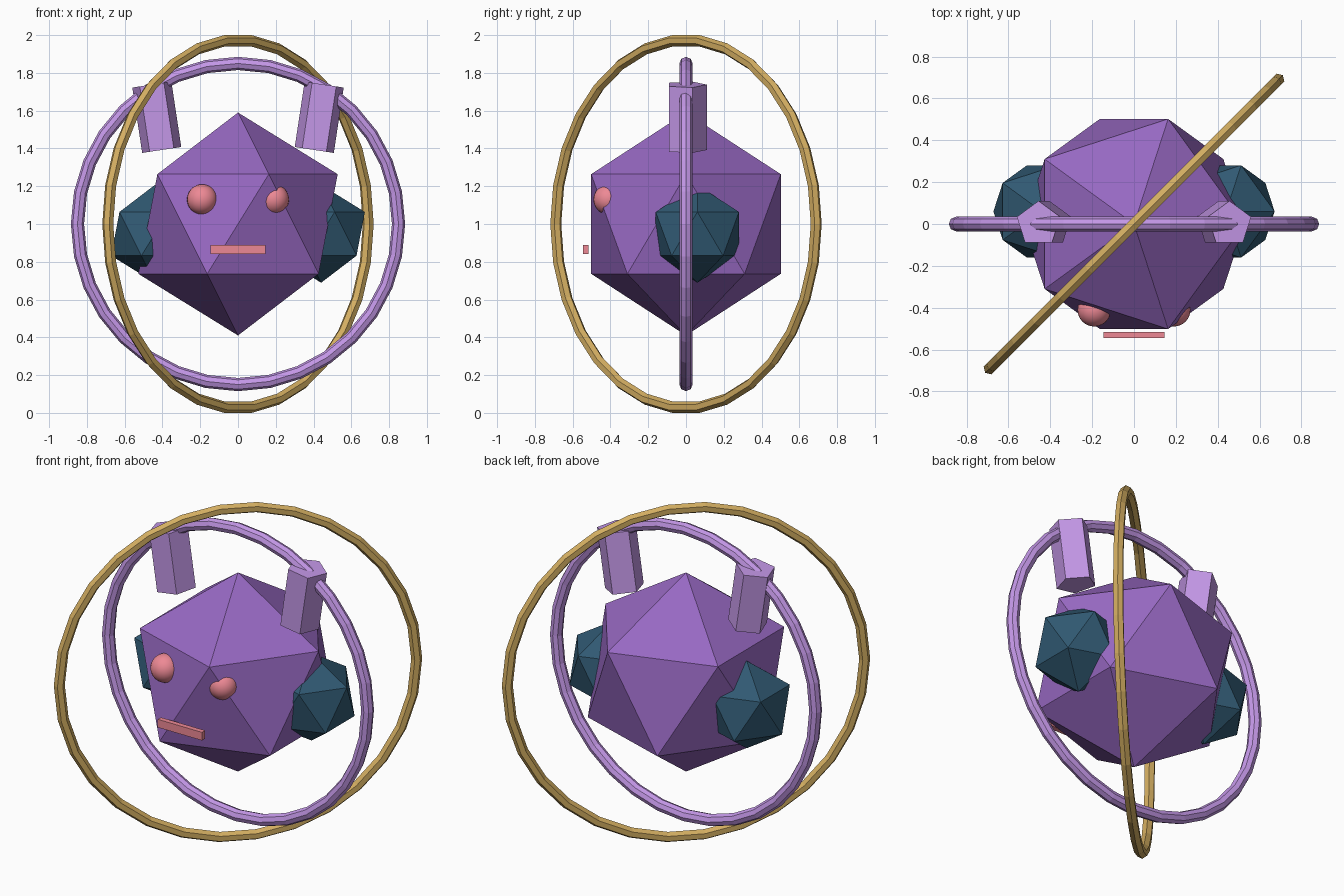
import bpy
from math import radians

if "Cube" in bpy.data.objects:
    bpy.data.objects.remove(bpy.data.objects["Cube"])


def material(name, rgb):
    m = bpy.data.materials.new(name)
    m.diffuse_color = (*rgb, 1)
    m.use_nodes = True
    m.node_tree.nodes["Principled BSDF"].inputs["Base Color"].default_value = m.diffuse_color
    return m


PURPLE = material("purple", (0.31, 0.14, 0.54))
LILAC = material("lilac", (0.55, 0.31, 0.80))
TEAL = material("teal", (0.03, 0.10, 0.17))
GOLD = material("gold", (0.65, 0.42, 0.12))
PINK = material("pink", (0.85, 0.25, 0.30))


def finish(name, mat):
    ob = bpy.context.object
    ob.name = name
    ob.data.materials.append(mat)
    return ob


def ico(name, loc, radius, mat):
    bpy.ops.mesh.primitive_ico_sphere_add(subdivisions=1, radius=radius, location=loc)
    return finish(name, mat)


def ring(name, major, minor, segs, sides, turn, mat):
    bpy.ops.mesh.primitive_torus_add(
        major_radius=major, minor_radius=minor, major_segments=segs,
        minor_segments=sides, location=(0, 0, 1),
        rotation=(radians(90), 0, radians(turn)))
    return finish(name, mat)


# Faceted body
ico("body", (0, 0, 1), 0.59, PURPLE)

# Upright rings around the body
ring("inner_ring", 0.85, 0.035, 32, 8, 0, LILAC)
ring("outer_ring", 0.975, 0.03, 30, 6, 45, GOLD)

for side, s in (("left", -1), ("right", 1)):
    # Side lumps, same orientation on both sides
    ico(side + "_side_lump", (s * 0.44, 0.06, 0.948), 0.259, TEAL)

    # Five-sided leaning ears
    bpy.ops.mesh.primitive_cylinder_add(
        vertices=5, radius=0.11, depth=0.35, location=(s * 0.43, 0, 1.565),
        rotation=(0, s * 0.15, 0))
    finish(side + "_ear", LILAC)

    # Eyes, half sunk in the body
    bpy.ops.mesh.primitive_uv_sphere_add(
        segments=24, ring_count=16, radius=0.08, location=(s * 0.19, -0.41, 1.13))
    finish(side + "_eye", PINK)
    bpy.ops.object.shade_smooth()

# Mouth bar floating just in front of the face
bpy.ops.mesh.primitive_cube_add(size=1, location=(0, -0.53, 0.865))
mouth = finish("mouth", PINK)
mouth.scale = (0.29, 0.03, 0.048)
